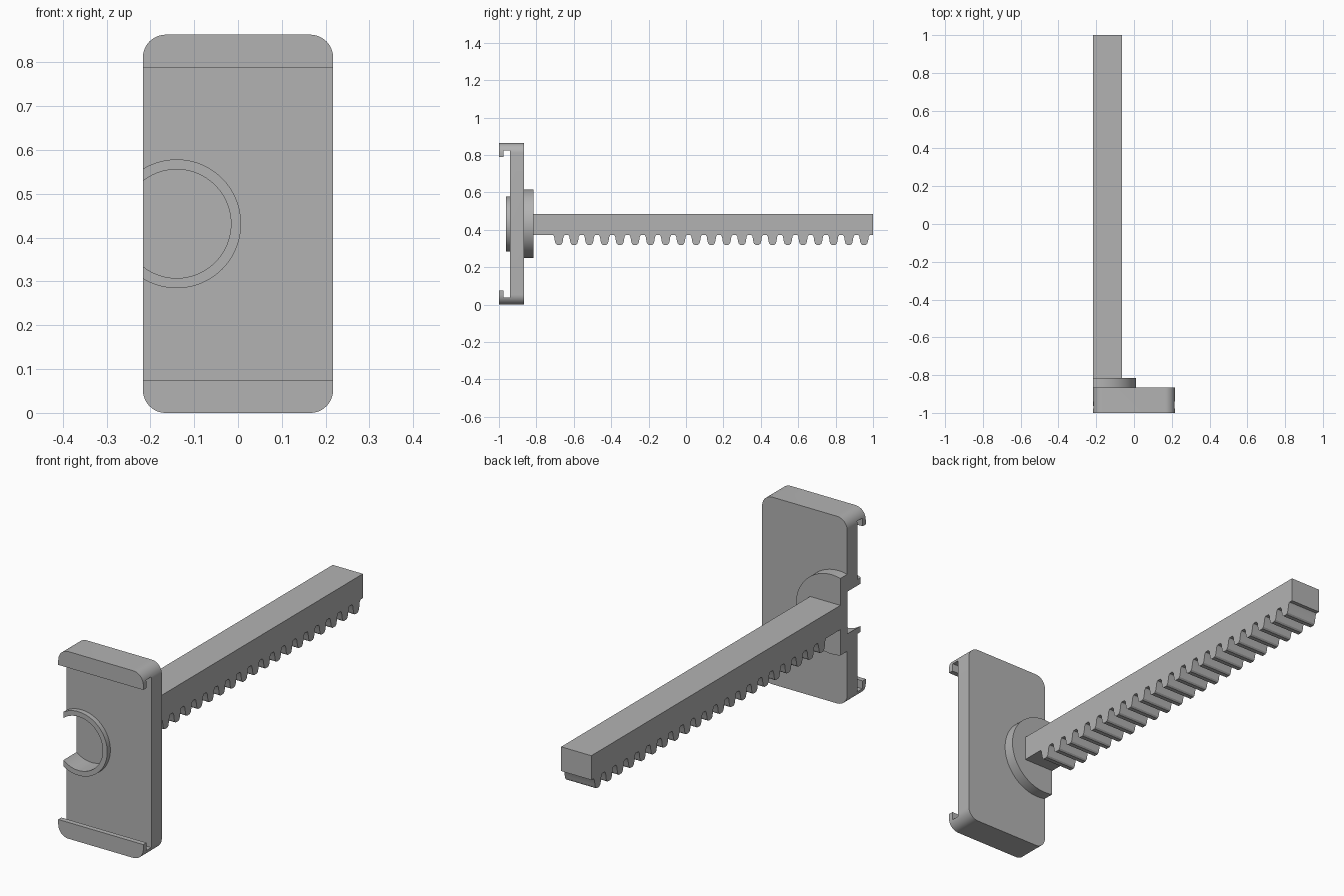
import bpy
import bmesh
from math import cos, sin, pi
from mathutils import Vector

if "Cube" in bpy.data.objects:
    bpy.data.objects.remove(bpy.data.objects["Cube"], do_unlink=True)

grey = bpy.data.materials.new("plain grey")
grey.use_nodes = True
colour = (0.45, 0.45, 0.45, 1)
grey.diffuse_color = colour
grey.node_tree.nodes["Principled BSDF"].inputs["Base Color"].default_value = colour

HALF_W, HEIGHT = 0.217, 0.863
MID_Z = HEIGHT / 2
FRONT, PLATE_FRONT, BACK, DISC_BACK = -1.0, -0.94, -0.865, -0.815


def prism(name, points, axis, start, end):
    """Extrude a closed 2D outline along x (points are y, z) or y (points are x, z)."""
    bm = bmesh.new()
    if axis == "x":
        verts = [bm.verts.new((start, a, b)) for a, b in points]
        move = Vector((end - start, 0, 0))
    else:
        verts = [bm.verts.new((a, start, b)) for a, b in points]
        move = Vector((0, end - start, 0))
    face = bm.faces.new(verts)
    new = bmesh.ops.extrude_face_region(bm, geom=[face])["geom"]
    bmesh.ops.translate(bm, vec=move, verts=[v for v in new if isinstance(v, bmesh.types.BMVert)])
    bmesh.ops.recalc_face_normals(bm, faces=bm.faces)
    mesh = bpy.data.meshes.new(name)
    bm.to_mesh(mesh)
    bm.free()
    mesh.materials.append(grey)
    obj = bpy.data.objects.new(name, mesh)
    bpy.context.collection.objects.link(obj)
    return obj


def arc(cx, cz, r, a0, a1, n):
    return [(cx + r * cos(a0 + (a1 - a0) * i / n), cz + r * sin(a0 + (a1 - a0) * i / n))
            for i in range(n + 1)]


def disc(name, cx, r, start, end):
    return prism(name, arc(cx, MID_Z, r, 0, 2 * pi, 96)[:-1], "y", start, end)


def select(obj):
    bpy.ops.object.select_all(action="DESELECT")
    obj.select_set(True)
    bpy.context.view_layer.objects.active = obj


def combine(obj, tool, operation):
    select(obj)
    mod = obj.modifiers.new("combine", "BOOLEAN")
    mod.operation, mod.solver, mod.object = operation, "EXACT", tool
    bpy.ops.object.modifier_apply(modifier=mod.name)
    bpy.data.objects.remove(tool, do_unlink=True)


def smooth(obj):
    select(obj)
    bpy.ops.object.shade_smooth_by_angle(angle=0.5)


# Holder plate: hooked side profile trimmed to a rounded rectangle
LIP_BACK, WALL, LIP = -0.977, 0.038, 0.075
lower = [(PLATE_FRONT, WALL), (LIP_BACK, WALL), (LIP_BACK, LIP), (FRONT, LIP), (FRONT, 0), (BACK, 0)]
upper = [(y, HEIGHT - z) for y, z in reversed(lower)]
plate = prism("holder_plate", lower + upper, "x", -HALF_W, HALF_W)
R = 0.052
outline = []
for i, (sx, sz) in enumerate([(1, 1), (-1, 1), (-1, -1), (1, -1)]):
    outline += arc(sx * (HALF_W - R), MID_Z + sz * (MID_Z - R), R, i * pi / 2, (i + 1) * pi / 2, 12)
combine(plate, prism("trim", outline, "y", FRONT - 0.1, BACK + 0.1), "INTERSECT")

# Raised ring and round pocket, open at the side
CX = -0.14
combine(plate, disc("ring", CX, 0.147, -0.963, -0.9), "UNION")
combine(plate, disc("pocket", CX, 0.124, -1.1, BACK - 0.002), "DIFFERENCE")


def trim_side(obj):
    box = [(-1.2, -0.2), (0, -0.2), (0, 1.1), (-1.2, 1.1)]
    combine(obj, prism("side_trim", box, "x", -1, -HALF_W), "DIFFERENCE")


trim_side(plate)
smooth(plate)

# Round flange behind the plate
flange = disc("back_flange", -0.173, 0.183, BACK, DISC_BACK)
trim_side(flange)
smooth(flange)

# Rack bar with a row of rounded teeth along its underside
ROOT, TIP, TOP = 0.373, 0.32, 0.485
COUNT, PITCH, FIRST = 21, 0.0816, -0.68
half_tooth = [(0.031, ROOT), (0.025, ROOT - 0.01), (0.021, TIP + 0.018), (0.017, TIP + 0.006), (0.010, TIP)]
profile = [(DISC_BACK, TOP), (DISC_BACK, ROOT)]
for i in range(COUNT):
    c = FIRST + i * PITCH
    profile += [(c - w, z) for w, z in half_tooth]
    profile += [(c + w, z) for w, z in reversed(half_tooth)]
profile += [(1.0, ROOT), (1.0, TOP)]
rack = prism("rack_bar", profile, "x", -HALF_W, -0.063)
smooth(rack)
